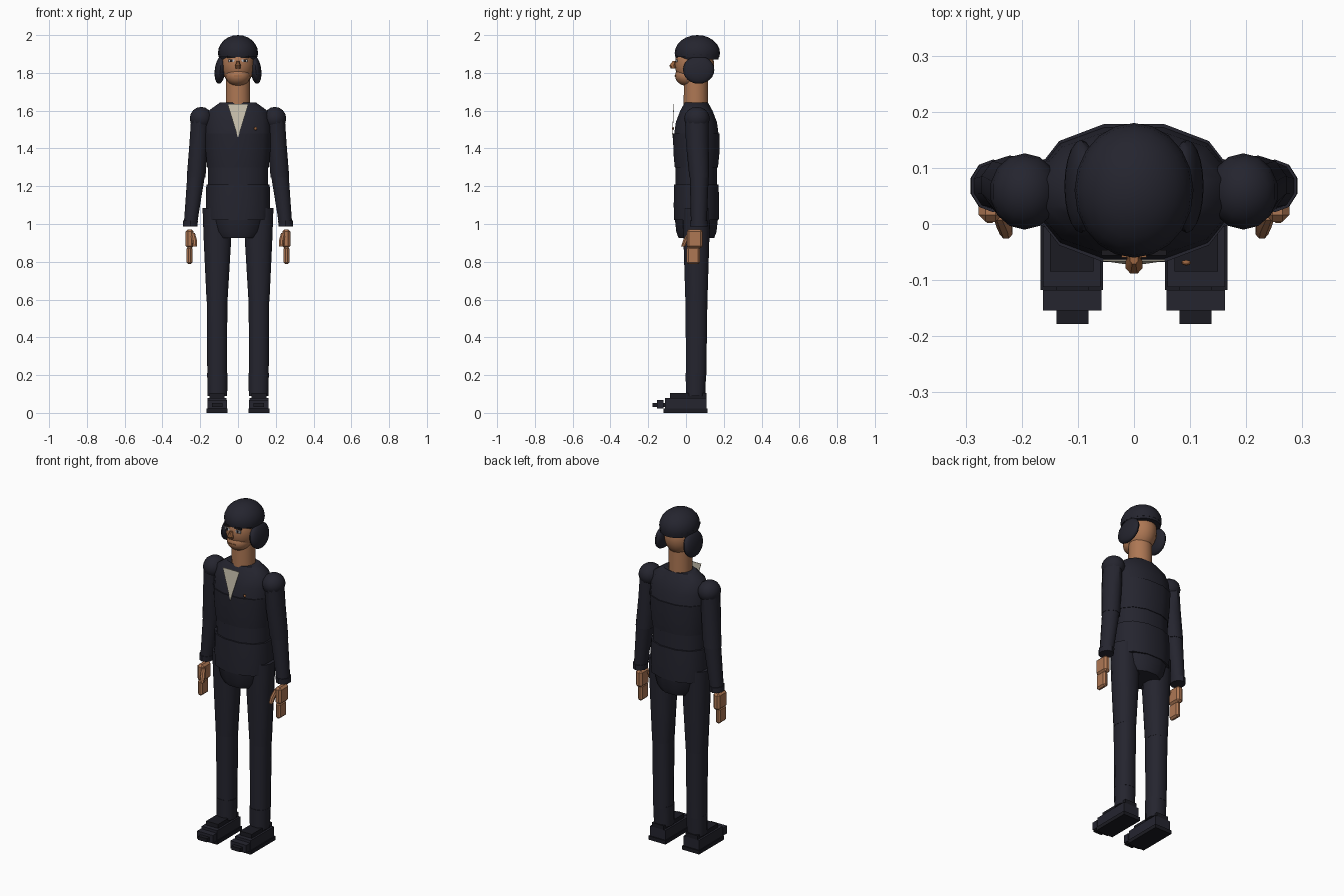
import bpy, bmesh, math
from mathutils import Vector, Matrix

if "Cube" in bpy.data.objects:
    bpy.data.objects.remove(bpy.data.objects["Cube"])


def material(name, r, g, b):
    m = bpy.data.materials.new(name)
    m.diffuse_color = (r, g, b, 1)
    m.use_nodes = True
    m.node_tree.nodes["Principled BSDF"].inputs["Base Color"].default_value = m.diffuse_color
    return m


NAVY = material("navy cloth", 0.018, 0.018, 0.028)
SHOE = material("black leather", 0.011, 0.011, 0.016)
SKIN = material("warm skin", 0.42, 0.185, 0.088)
SHIRT = material("cream shirt", 0.62, 0.57, 0.45)
DARK = material("dark brow", 0.012, 0.011, 0.014)
WHITE = material("eye white", 0.5, 0.52, 0.55)
COPPER = material("copper", 0.33, 0.13, 0.05)


def finish(name, bm, mat, angle=40):
    bmesh.ops.recalc_face_normals(bm, faces=bm.faces)
    me = bpy.data.meshes.new(name)
    bm.to_mesh(me)
    bm.free()
    me.materials.append(mat)
    ob = bpy.data.objects.new(name, me)
    bpy.context.collection.objects.link(ob)
    if angle:
        bpy.ops.object.select_all(action='DESELECT')
        ob.select_set(True)
        bpy.context.view_layer.objects.active = ob
        bpy.ops.object.shade_smooth_by_angle(angle=math.radians(angle))
    return ob


def loft(name, mat, rings, sides=12, power=1.0):
    """Rings are (x, y, z, half width, half depth); power < 1 squares them off."""
    bm = bmesh.new()
    loops = []
    for x, y, z, rx, ry in rings:
        loop = []
        for i in range(sides):
            a = 2 * math.pi * (i + 0.5) / sides
            c, s = math.cos(a), math.sin(a)
            loop.append(bm.verts.new((x + rx * math.copysign(abs(c) ** power, c),
                                      y + ry * math.copysign(abs(s) ** power, s), z)))
        loops.append(loop)
    for a, b in zip(loops, loops[1:]):
        for i in range(sides):
            j = (i + 1) % sides
            bm.faces.new((a[i], a[j], b[j], b[i]))
    bm.faces.new(loops[0])
    bm.faces.new(loops[-1])
    return finish(name, bm, mat)


def ball(name, mat, loc, size, tilt=0, u=20, v=12, cut=None):
    """Ellipsoid, optionally cut off below height cut."""
    bm = bmesh.new()
    bmesh.ops.create_uvsphere(bm, u_segments=u, v_segments=v, radius=1)
    m = Matrix.Translation(loc) @ Matrix.Rotation(tilt, 4, 'Y') @ Matrix.Diagonal((*size, 1))
    bmesh.ops.transform(bm, matrix=m, verts=bm.verts)
    if cut is not None:
        g = bm.verts[:] + bm.edges[:] + bm.faces[:]
        bmesh.ops.bisect_plane(bm, geom=g, plane_co=(0, 0, cut),
                               plane_no=(0, 0, -1), clear_outer=True)
        bmesh.ops.holes_fill(bm, edges=[e for e in bm.edges if e.is_boundary])
    return finish(name, bm, mat)


def box(name, mat, x, y, z, bevel=0):
    """Box from three (low, high) ranges."""
    bm = bmesh.new()
    bmesh.ops.create_cube(bm, size=1)
    for v in bm.verts:
        v.co = Vector([(a + b) / 2 + c * (b - a) for (a, b), c in zip((x, y, z), v.co)])
    if bevel:
        bmesh.ops.bevel(bm, geom=bm.edges[:], offset=bevel, segments=1, affect='EDGES')
    return finish(name, bm, mat, 0)


# Jacket: overlapping bands
cy = 0.055
loft("jacket_chest", NAVY, [(0, cy, 1.47, .18, .122), (0, cy, 1.54, .177, .112),
                            (0, cy, 1.60, .160, .088), (0, cy, 1.642, .100, .064)], power=.9)
loft("jacket_ribs", NAVY, [(0, cy, 1.30, .168, .118), (0, cy, 1.38, .176, .126),
                           (0, cy, 1.48, .182, .127)], power=.9)
loft("jacket_waist", NAVY, [(0, cy, 1.195, .163, .113), (0, cy, 1.31, .165, .114)], power=.9)
loft("jacket_skirt", NAVY, [(0, cy, 1.02, .172, .122), (0, cy, 1.10, .176, .124),
                            (0, cy, 1.21, .173, .121)], power=.9)
loft("pelvis", NAVY, [(0, cy, .927, .105, .098), (0, cy, .96, .13, .11),
                      (0, cy, 1.03, .15, .118)], power=.9)

# Shirt opening: a thin upright triangular plate
bm = bmesh.new()
tri = [bm.verts.new(p) for p in ((-.055, -.066, 1.635), (0, -.074, 1.455), (.055, -.066, 1.635))]
bm.faces.new(tri)
ext = bmesh.ops.extrude_face_region(bm, geom=bm.faces[:])
bmesh.ops.translate(bm, vec=(0, .003, 0),
                    verts=[e for e in ext['geom'] if isinstance(e, bmesh.types.BMVert)])
finish("shirt_front", bm, SHIRT, 0)
ball("lapel_button", COPPER, (.093, -.069, 1.505), (.009, .005, .009), u=8, v=6)

# Neck, head, cap
loft("neck", SKIN, [(0, .052, 1.60, .066, .066), (0, .052, 1.80, .064, .064)], sides=16)
ball("head", SKIN, (0, .045, 1.845), (.088, .104, .115))
ball("jaw", SKIN, (0, .01, 1.785), (.066, .068, .055))
ball("cap", NAVY, (0, .06, 1.905), (.106, .12, .095), cut=1.885)
loft("cap_band", NAVY, [(0, .068, 1.872, .098, .105), (0, .06, 1.90, .105, .118)], sides=20)

# Face
loft("nose", COPPER, [(0, -.066, 1.822, .013, .016), (0, -.072, 1.838, .016, .018),
                      (0, -.062, 1.862, .008, .010)], sides=8)
box("mouth", COPPER, (-.022, .022), (-.060, -.053), (1.782, 1.787))

for s, side in ((-1, "left"), (1, "right")):
    def rng(a, b):
        return tuple(sorted((s * a, s * b)))

    # Eyes, brows and side puffs
    box(f"{side}_eye", WHITE, rng(.019, .051), (-.053, -.046), (1.857, 1.872))
    box(f"{side}_iris", DARK, rng(.028, .042), (-.056, -.050), (1.857, 1.872))
    box(f"{side}_brow", DARK, rng(.014, .058), (-.056, -.046), (1.880, 1.890))
    ball(f"{side}_side_puff", NAVY, (s * .094, .067, 1.816), (.029, .083, .074), tilt=-s * .12)

    # Sleeves
    ball(f"{side}_shoulder", NAVY, (s * .195, .058, 1.558), (.062, .068, .062), u=14, v=8)
    loft(f"{side}_upper_sleeve", NAVY, [(s * .222, .070, 1.245, .052, .052),
                                        (s * .208, .060, 1.42, .052, .060),
                                        (s * .200, .056, 1.57, .050, .062)], sides=10)
    loft(f"{side}_lower_sleeve", NAVY, [(s * .251, .068, 1.005, .037, .042),
                                        (s * .222, .070, 1.255, .049, .050)], sides=10)
    loft(f"{side}_cuff", NAVY, [(s * .253, .068, .987, .040, .046),
                                (s * .251, .068, 1.018, .041, .047)], sides=10)

    # Hands
    box(f"{side}_palm", SKIN, rng(.235, .277), (.004, .088), (.872, .972), .012)
    box(f"{side}_fingers", SKIN, rng(.242, .272), (.002, .074), (.787, .880), .010)
    loft(f"{side}_thumb", SKIN, [(s * .228, -.014, .882, .012, .013),
                                 (s * .231, .000, .915, .015, .016),
                                 (s * .240, .020, .952, .013, .014)], sides=8)

    # Trousers
    loft(f"{side}_thigh", NAVY, [(s * .111, .055, .59, .057, .060),
                                 (s * .109, .055, .90, .074, .070),
                                 (s * .112, .055, 1.085, .078, .074)], sides=12, power=.85)
    loft(f"{side}_shin", NAVY, [(s * .110, .054, .20, .054, .055),
                                (s * .111, .055, .60, .056, .060)], sides=12, power=.85)
    loft(f"{side}_ankle", NAVY, [(s * .109, .051, .09, .053, .052),
                                 (s * .109, .052, .21, .056, .056)], sides=12, power=.85)

    # Shoes
    box(f"{side}_sole", SHOE, rng(.055, .167), (-.118, .115), (0, .022))
    box(f"{side}_shoe_body", NAVY, rng(.060, .162), (-.112, .108), (.022, .080))
    box(f"{side}_shoe_tongue", SHOE, rng(.072, .150), (-.085, .108), (.080, .104))
    box(f"{side}_toe_band", NAVY, rng(.058, .162), (-.154, -.118), (.022, .068))
    box(f"{side}_toe_cap", SHOE, rng(.081, .138), (-.178, -.110), (.030, .052))
